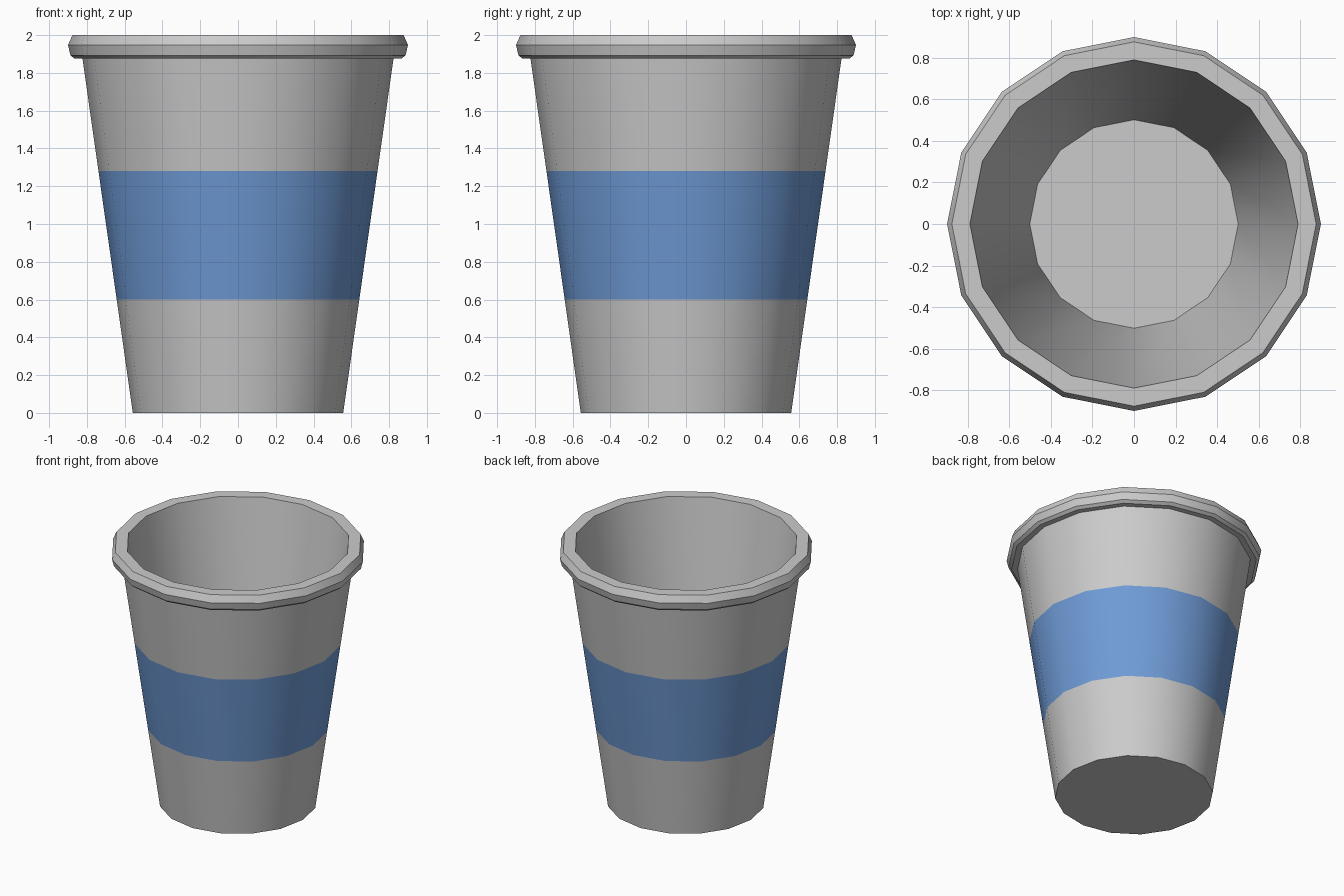
import bpy, bmesh, math

if "Cube" in bpy.data.objects:
    bpy.data.objects.remove(bpy.data.objects["Cube"])

SIDES = 16


def lathe(name, profile, cap_start=False, cap_end=False):
    """Revolve (radius, z) points around z; profile runs up the outside."""
    bm = bmesh.new()
    rings = []
    for r, z in profile:
        rings.append([bm.verts.new((r * math.cos(2 * math.pi * i / SIDES),
                                    r * math.sin(2 * math.pi * i / SIDES), z))
                      for i in range(SIDES)])
    for a, b in zip(rings, rings[1:]):
        for i in range(SIDES):
            j = (i + 1) % SIDES
            bm.faces.new((a[i], a[j], b[j], b[i]))
    if cap_start:
        bm.faces.new(rings[0][::-1])
    if cap_end:
        bm.faces.new(rings[-1])
    mesh = bpy.data.meshes.new(name)
    bm.to_mesh(mesh)
    bm.free()
    obj = bpy.data.objects.new(name, mesh)
    bpy.context.collection.objects.link(obj)
    bpy.ops.object.select_all(action='DESELECT')
    obj.select_set(True)
    bpy.context.view_layer.objects.active = obj
    bpy.ops.object.shade_smooth_by_angle(angle=math.radians(30))
    return obj


# Tapered wall radius at a height
def wall(z):
    return 0.557 + 0.142 * z


# Base and lower wall
lathe("cup_base", [(wall(0), 0), (wall(0.6), 0.6)], cap_start=True)

# Coloured band flush with the wall
band = lathe("cup_band", [(wall(0.6), 0.6), (wall(1.28), 1.28)])
blue = bpy.data.materials.new("band_blue")
blue.diffuse_color = (0.16, 0.33, 0.68, 1)
blue.use_nodes = True
blue.node_tree.nodes["Principled BSDF"].inputs["Base Color"].default_value = blue.diffuse_color
band.data.materials.append(blue)

# Upper wall, rolled rim, inner wall and floor
lathe("cup_rim_and_interior", [
    (wall(1.28), 1.28), (wall(1.875), 1.875),
    (0.865, 1.875), (0.887, 1.893), (0.9, 1.947), (0.877, 2.0),
    (0.79, 2.0), (0.502, 0.03)], cap_end=True)
